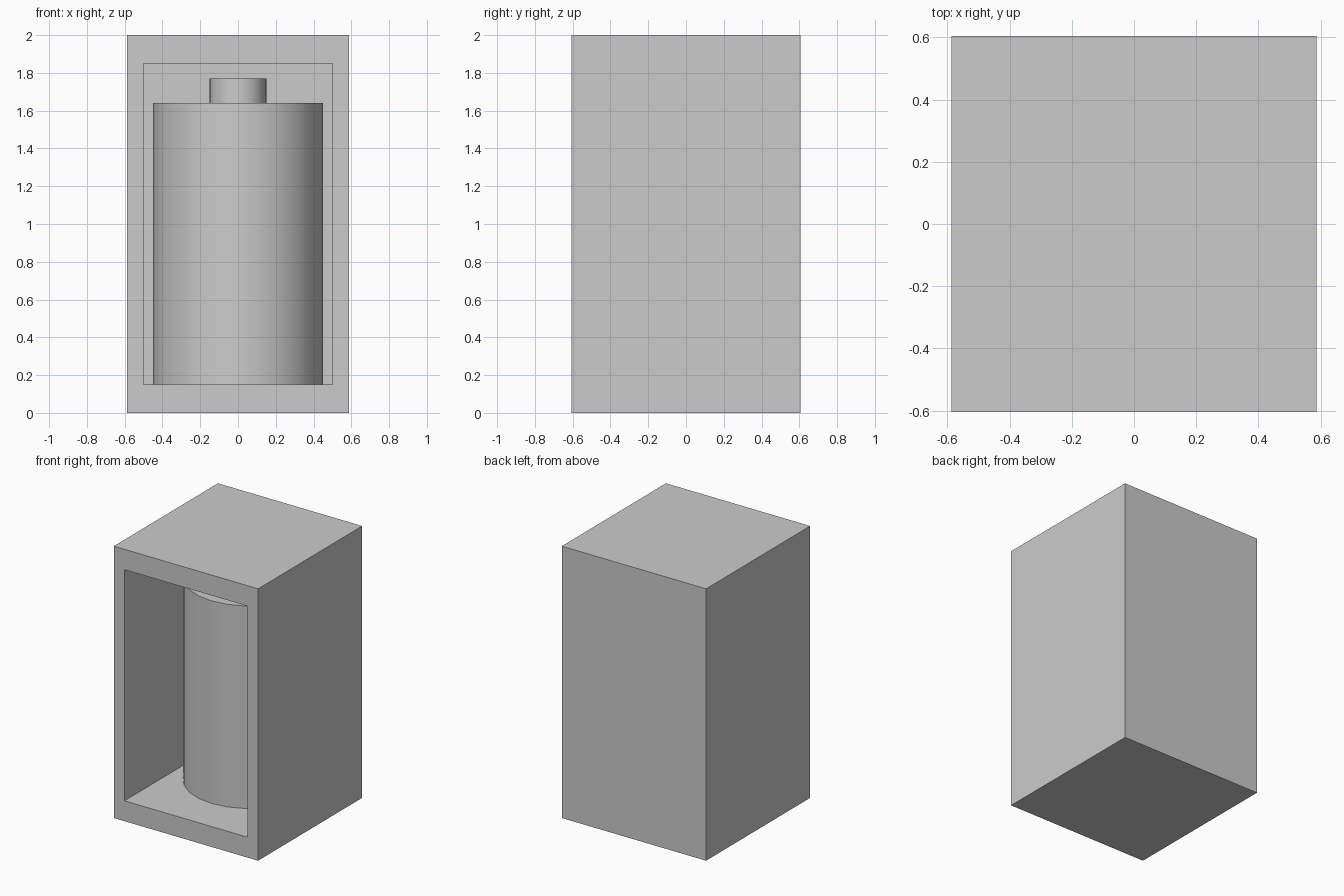
import bpy, bmesh
from math import radians

if "Cube" in bpy.data.objects:
    bpy.data.objects.remove(bpy.data.objects["Cube"])

W, D, H = 0.587, 0.605, 2.0      # half width, half depth, height of the case
OPEN_X, LOW, HIGH = 0.5, 0.15, 1.85
BACK = 0.5                       # rear wall of the recess
CY = 0.144                       # cylinder axis in y


def finish(bm, name):
    bmesh.ops.recalc_face_normals(bm, faces=bm.faces)
    mesh = bpy.data.meshes.new(name)
    bm.to_mesh(mesh)
    bm.free()
    obj = bpy.data.objects.new(name, mesh)
    bpy.context.collection.objects.link(obj)
    return obj


def cylinder(name, radius, z0, z1, sides=24):
    bpy.ops.mesh.primitive_cylinder_add(vertices=sides, radius=radius, depth=z1 - z0,
                                        location=(0, CY, (z0 + z1) / 2))
    obj = bpy.context.object
    obj.name = name
    bpy.ops.object.shade_smooth_by_angle(angle=radians(30))
    return obj


# Case: a block whose front face is inset to a frame and pushed back
bm = bmesh.new()
bmesh.ops.create_cube(bm, size=2)
for v in bm.verts:
    v.co = (v.co.x * W, v.co.y * D, (v.co.z + 1) * H / 2)
bm.normal_update()
front = min(bm.faces, key=lambda f: f.calc_center_median().y)
for y in (-D, BACK):
    bmesh.ops.inset_individual(bm, faces=[front], thickness=0.02)
    for v in front.verts:
        v.co = (OPEN_X if v.co.x > 0 else -OPEN_X, y, HIGH if v.co.z > H / 2 else LOW)
    bm.normal_update()
finish(bm, "case")

# Upright cylinder with a small terminal on top
cylinder("cell_body", 0.45, LOW, 1.64)
cylinder("cell_terminal", 0.15, 1.63, 1.77)
